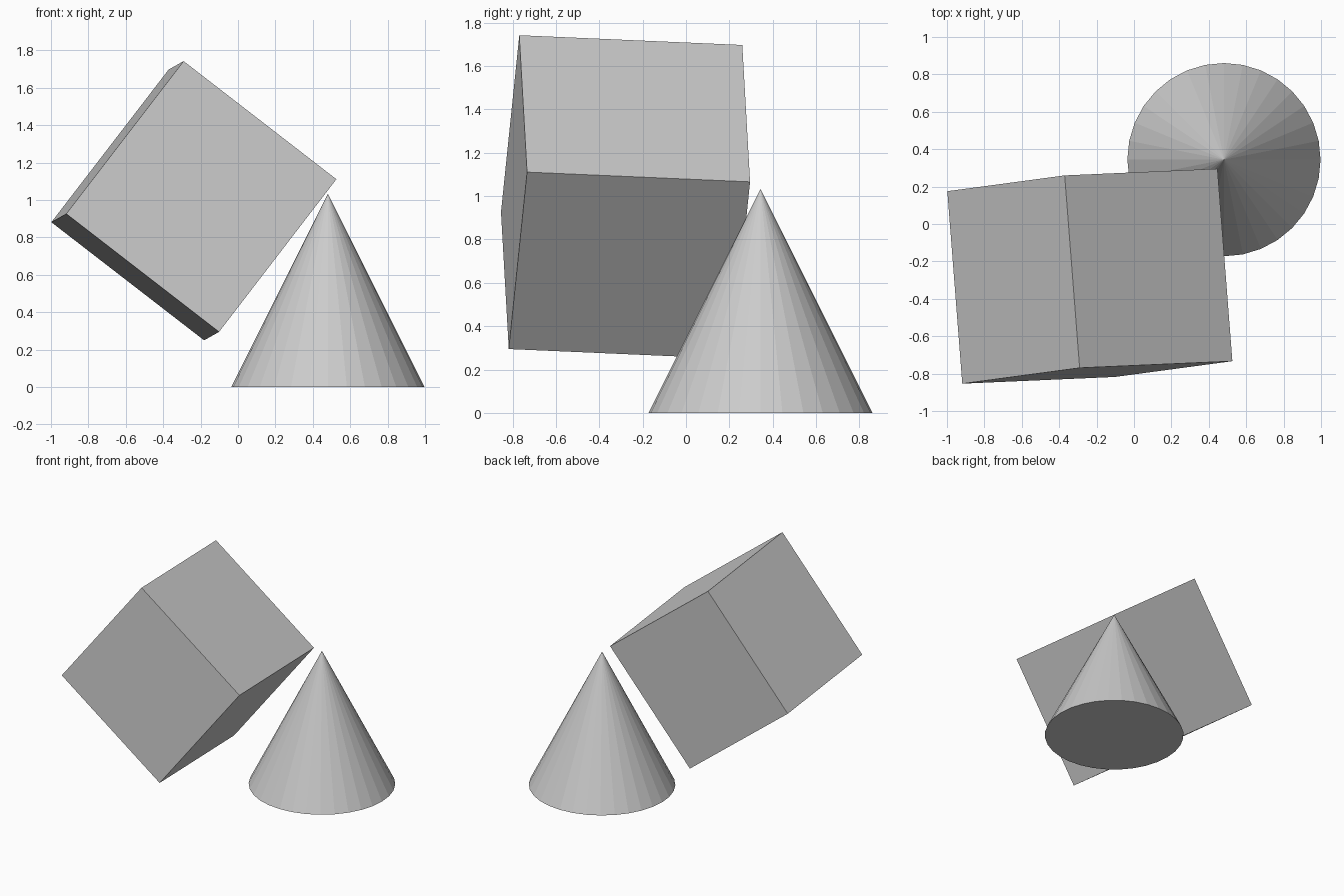
import bpy
from mathutils import Vector, Matrix

if "Cube" in bpy.data.objects:
    bpy.data.objects.remove(bpy.data.objects["Cube"])

S = 1.033  # edge of the cube, also height and base width of the cone

# Tilted cube: axes follow its edges
ey = Vector((-0.08, 1.03, -0.045)).normalized()
ex = Vector((0.817, 0.04, -0.632))
ex = (ex - ey * ex.dot(ey)).normalized()
ez = ex.cross(ey)
rot = Matrix((ex, ey, ez)).transposed()
bpy.ops.mesh.primitive_cube_add(size=S, location=(-0.236, -0.279, 0.996),
                                rotation=rot.to_euler())
bpy.context.object.name = "tilted_cube"

# Upright cone standing on the ground
bpy.ops.mesh.primitive_cone_add(vertices=32, radius1=S / 2, radius2=0, depth=S,
                                location=(0.481, 0.344, S / 2))
bpy.context.object.name = "cone"
